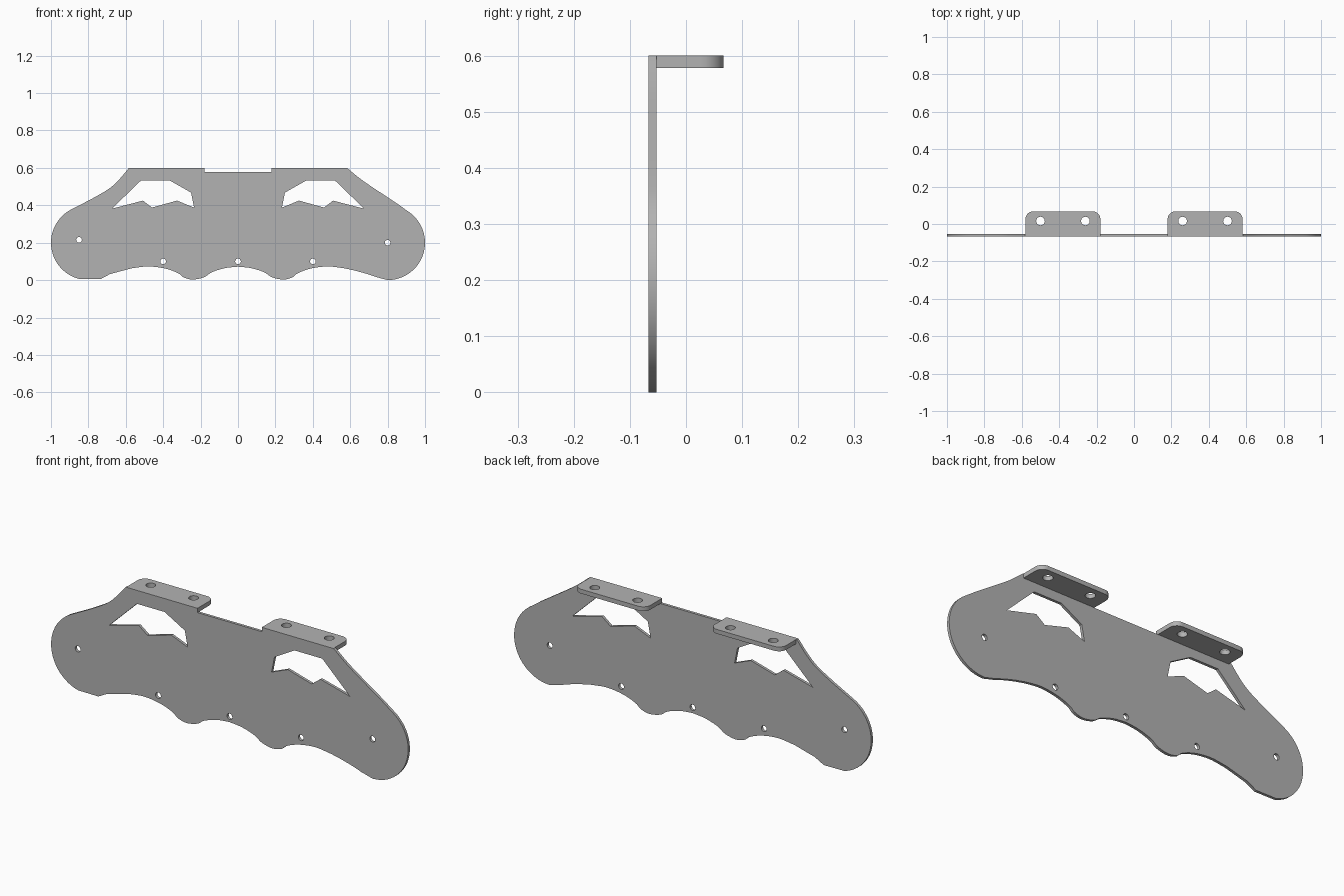
import bpy, bmesh
from math import sin, cos, radians
from mathutils import Vector

cube = bpy.data.objects.get("Cube")
if cube:
    bpy.data.objects.remove(cube, do_unlink=True)

grey = bpy.data.materials.new("sheet_metal_grey")
grey.use_nodes = True
GREY = (0.45, 0.45, 0.45, 1)
grey.diffuse_color = GREY
grey.node_tree.nodes["Principled BSDF"].inputs["Base Color"].default_value = GREY


def arc(cx, cy, r, start, end, n=24):
    angles = [radians(start + (end - start) * i / n) for i in range(n + 1)]
    return [(cx + r * cos(a), cy + r * sin(a)) for a in angles]


def circle(cx, cy, r):
    return arc(cx, cy, r, 0, 360)[:-1]


def smooth(points, steps=5):
    """Catmull-Rom curve through the given points."""
    p = [Vector(q) for q in points]
    p = [2 * p[0] - p[1]] + p + [2 * p[-1] - p[-2]]
    out = []
    for a, b, c, d in zip(p, p[1:], p[2:], p[3:]):
        for i in range(steps):
            t = i / steps
            out.append(tuple(0.5 * (2 * b + (c - a) * t + (2 * a - 5 * b + 4 * c - d) * t * t
                                    + (3 * b - a - 3 * c + d) * t ** 3)))
    return out + [tuple(points[-1])]


def mirror(points):
    return [(-x, y) for x, y in reversed(points)]


def sheet(name, loops, place, depth):
    """Fill an outline with its holes and extrude it into a flat sheet."""
    bm = bmesh.new()
    for loop in loops:
        verts = [bm.verts.new(place(x, y)) for x, y in loop]
        for a, b in zip(verts, verts[1:] + verts[:1]):
            bm.edges.new((a, b))
    bmesh.ops.triangle_fill(bm, use_beauty=True, edges=bm.edges[:])
    ext = bmesh.ops.extrude_face_region(bm, geom=bm.faces[:], use_keep_orig=True)
    moved = [g for g in ext["geom"] if isinstance(g, bmesh.types.BMVert)]
    bmesh.ops.translate(bm, verts=moved, vec=depth)
    bmesh.ops.recalc_face_normals(bm, faces=bm.faces[:])
    mesh = bpy.data.meshes.new(name)
    bm.to_mesh(mesh)
    bm.free()
    mesh.materials.append(grey)
    obj = bpy.data.objects.new(name, mesh)
    bpy.context.collection.objects.link(obj)
    bpy.ops.object.select_all(action='DESELECT')
    obj.select_set(True)
    bpy.context.view_layer.objects.active = obj
    bpy.ops.object.shade_smooth_by_angle(angle=radians(25))
    return obj


FRONT, BACK, TOP, TAB_LOW, DEPTH = -0.067, -0.053, 0.60, 0.578, 0.067
INNER, OUTER = 0.18, 0.583

# Scalloped lower edge: half arch, bump, then outer arch
bump = smooth([(0, 0.072), (0.07, 0.064), (0.14, 0.042), (0.18, 0.016), (0.24, 0.003),
               (0.29, 0.014), (0.32, 0.037), (0.39, 0.062), (0.48, 0.073), (0.57, 0.063)])
right_low = bump + smooth([(0.62, 0.052), (0.68, 0.036), (0.74, 0.016)])
left_low = mirror(bump + [(0.685, 0.032), (0.735, 0.005)])

# Plate outline, counter-clockwise from the centre of the lower edge
outline = right_low + arc(0.8, 0.2, 0.2, -90, 58)
outline += smooth([(0.85, 0.41), (0.786, 0.452), (0.663, 0.535), (OUTER, TOP)])
outline += [(INNER, TOP), (INNER, TAB_LOW), (-INNER, TAB_LOW), (-INNER, TOP)]
outline += smooth([(-OUTER, TOP), (-0.64, 0.533), (-0.695, 0.485), (-0.79, 0.43)])
outline += arc(-0.8, 0.2, 0.2, 117, 256) + left_low[:-1]

# Angular windows and bolt holes
window = [(0.674, 0.382), (0.519, 0.532), (0.364, 0.532), (0.251, 0.468),
          (0.235, 0.388), (0.326, 0.425), (0.46, 0.388), (0.508, 0.425)]
holes = [circle(x, z, 0.015) for x, z in
         [(-0.85, 0.215), (-0.4, 0.1), (0, 0.1), (0.4, 0.1), (0.8, 0.2)]]
sheet("main_plate", [outline, window, mirror(window)] + holes,
      lambda x, z: (x, FRONT, z), (0, BACK - FRONT, 0))

# Folded mounting tabs with rounded rear corners
R = 0.04
tab = [(INNER, BACK), (OUTER - 0.003, BACK)]
tab += arc(0.58 - R, DEPTH - R, R, 0, 90, 10) + arc(INNER + R, DEPTH - R, R, 90, 180, 10)
tab_loops = [tab, circle(0.26, 0.016, 0.023), circle(0.5, 0.016, 0.023)]
sheet("left_mounting_tab", tab_loops, lambda x, y: (x, y, TAB_LOW), (0, 0, TOP - TAB_LOW))
sheet("right_mounting_tab", [mirror(l) for l in tab_loops],
      lambda x, y: (x, y, TAB_LOW), (0, 0, TOP - TAB_LOW))
